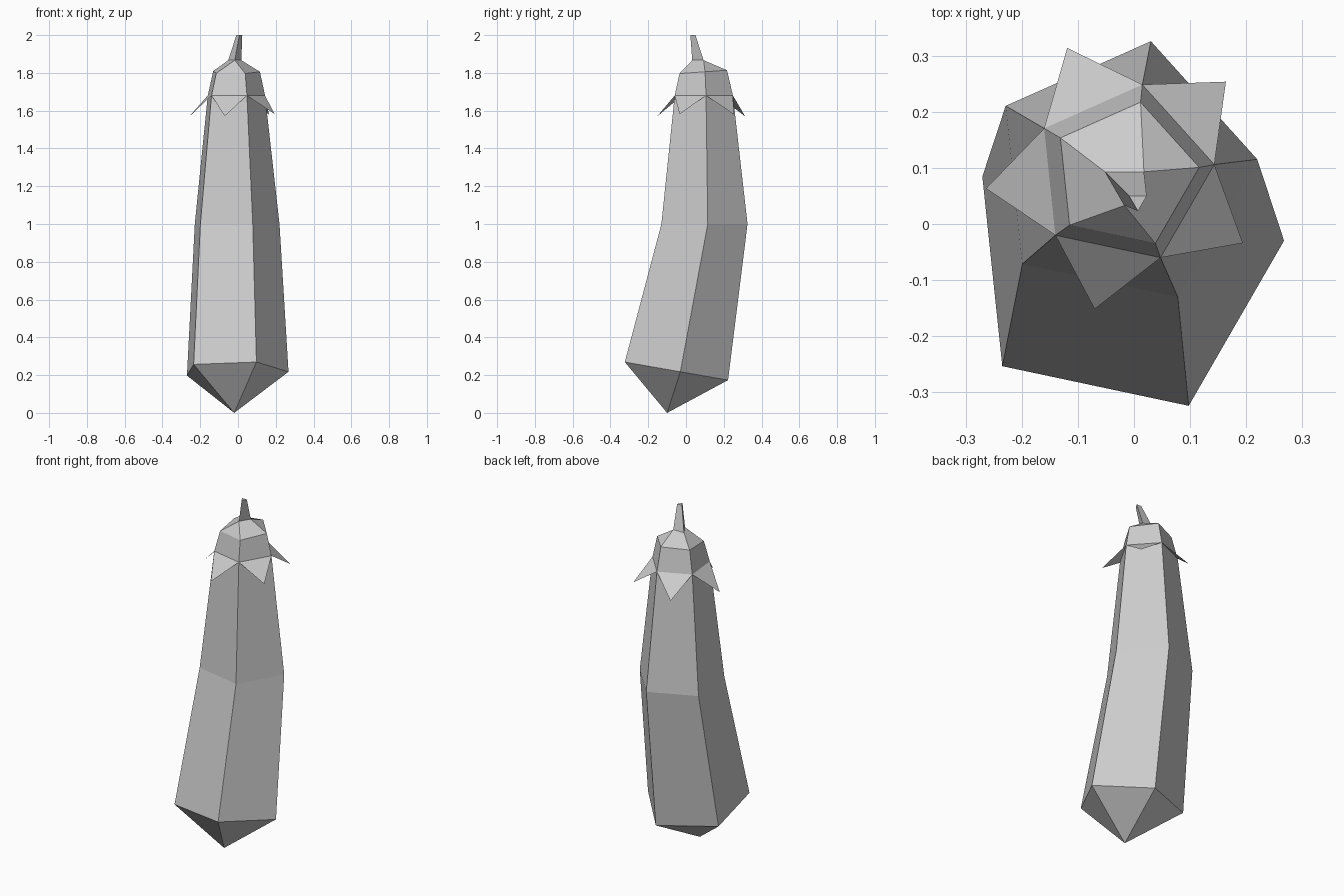
import bpy
from math import cos, sin, radians

if "Cube" in bpy.data.objects:
    bpy.data.objects.remove(bpy.data.objects["Cube"])


def ring(n, cx, cy, cz, r, start, slope_x=0.0, slope_y=0.0):
    """Regular n-gon, optionally tilted in x and y."""
    pts = []
    for k in range(n):
        a = radians(start + 360 * k / n)
        dx, dy = r * cos(a), r * sin(a)
        pts.append((cx + dx, cy + dy, cz + slope_x * dx + slope_y * dy))
    return pts


def bridge(n, lower, upper):
    """Quads joining two rings that start at the given indices."""
    return [(lower + k, lower + (k + 1) % n, upper + (k + 1) % n, upper + k)
            for k in range(n)]


def add_part(name, verts, faces):
    mesh = bpy.data.meshes.new(name)
    mesh.from_pydata(verts, [], faces)
    mesh.update()
    obj = bpy.data.objects.new(name, mesh)
    bpy.context.collection.objects.link(obj)
    return obj


# Shared cross-sections
base = ring(5, -0.02, -0.06, 0.223, 0.289, 6, 0, -0.175)
middle = ring(5, -0.02, 0.09, 1.0, 0.241, 6)
collar = ring(5, -0.019, 0.089, 1.68, 0.163, 6)
shoulder = ring(5, -0.016, 0.087, 1.805, 0.133, 6, 0, 0.07)
petal_tips = ring(5, -0.019, 0.089, 1.573, 0.246, 42, 0.04)
stem_base = ring(3, -0.017, 0.073, 1.867, 0.040, 30)
stem_top = ring(3, 0.007, 0.041, 2.0, 0.018, 30)

# Fruit body with a pointed bottom
verts = base + middle + collar + [(-0.02, -0.10, 0.0)]
faces = bridge(5, 0, 5) + bridge(5, 5, 10)
faces += [(15, (k + 1) % 5, k) for k in range(5)]
add_part("fruit_body", verts, faces)

# Leafy cap: collar band plus five-to-three sided crown
verts = collar + shoulder + stem_base
faces = bridge(5, 0, 5)
faces += [(5, 6, 10), (6, 7, 11, 10), (7, 8, 12, 11), (8, 9, 12), (9, 5, 10, 12)]
add_part("cap", verts, faces)

# Flared sepals, one flat triangle per collar edge
verts = collar + petal_tips
add_part("sepals", verts, [(k, 5 + k, (k + 1) % 5) for k in range(5)])

# Three-sided leaning stem
add_part("stem", stem_base + stem_top, bridge(3, 0, 3) + [(3, 4, 5)])
